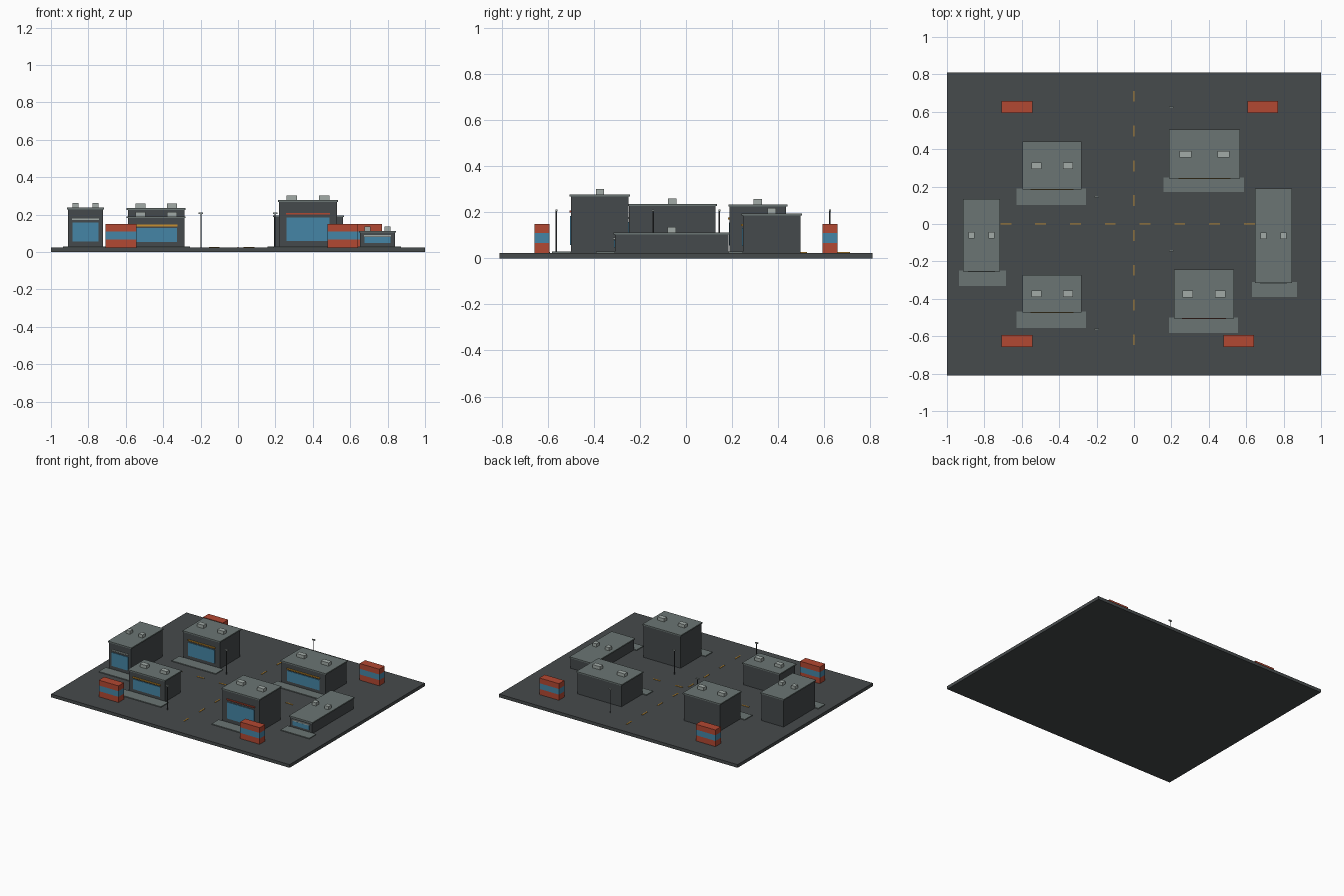
import bpy

cube = bpy.data.objects.get("Cube")
if cube:
    bpy.data.objects.remove(cube, do_unlink=True)


def material(name, r, g, b):
    m = bpy.data.materials.new(name)
    m.use_nodes = True
    m.diffuse_color = (r, g, b, 1)
    m.node_tree.nodes["Principled BSDF"].inputs["Base Color"].default_value = (r, g, b, 1)
    return m


ASPHALT = material("asphalt", 0.062, 0.07, 0.072)
WALL = material("dark wall", 0.06, 0.068, 0.072)
CONCRETE = material("concrete", 0.145, 0.178, 0.172)
METAL = material("pale metal", 0.36, 0.41, 0.39)
GLASS = material("blue glass", 0.06, 0.235, 0.38)
RED = material("rust red", 0.45, 0.065, 0.032)
AMBER = material("amber", 0.58, 0.28, 0.03)

GROUND = 0.024


def box(name, x, y, z, mat):
    """Box from (min, max) pairs on each axis."""
    bpy.ops.mesh.primitive_cube_add(
        size=1, location=[(a + b) / 2 for a, b in (x, y, z)])
    ob = bpy.context.object
    ob.name = name
    ob.scale = [b - a for a, b in (x, y, z)]
    bpy.ops.object.transform_apply(location=False, rotation=False, scale=True)
    ob.data.materials.append(mat)
    return ob


def span(centre, size):
    return (centre - size / 2, centre + size / 2)


def building(name, x, y, top, walk, walk_depth, sign):
    """Shop block: x and y give the roof outline, walk the pavement's x range."""
    rim = 0.006
    w, cx, cy = x[1] - x[0], sum(x) / 2, sum(y) / 2
    h = top - GROUND
    front = y[0] + rim
    box(name + "_walls", (x[0] + rim, x[1] - rim), (front, y[1] - rim),
        (GROUND, top - 0.008), WALL)
    box(name + "_roof", x, y, (top - 0.009, top), CONCRETE)
    box(name + "_pavement", walk, (y[0] - walk_depth, front), (GROUND - 0.004, 0.03), CONCRETE)
    # Shop window and the sign strip above it
    box(name + "_window", span(cx, w * 0.71), (front - 0.004, front + 0.004),
        (GROUND + 0.017 + h * 0.07, GROUND + h * 0.63), GLASS)
    box(name + "_sign", span(cx, w * 0.73), (front - 0.008, front + 0.004),
        span(GROUND + h * 0.71, 0.009), sign)
    # Pair of rooftop units
    for side, label in ((-1, "right"), (1, "left")):
        box(f"{name}_roof_unit_{label}", span(cx + side * w * 0.27, w * 0.17),
            span(cy, 0.036), (top - 0.002, top + 0.024), METAL)


# Base slab
box("ground", (-1, 1), (-0.81, 0.81), (0, GROUND), ASPHALT)

# Buildings
building("northwest_shop", (-0.595, -0.28), (0.184, 0.44), 0.234, (-0.627, -0.257), 0.083, AMBER)
building("southwest_shop", (-0.595, -0.28), (-0.473, -0.272), 0.19, (-0.627, -0.257), 0.083, AMBER)
building("southeast_shop", (0.214, 0.535), (-0.505, -0.243), 0.277, (0.187, 0.556), 0.078, RED)
building("northeast_shop", (0.187, 0.567), (0.242, 0.504), 0.195, (0.157, 0.588), 0.07, AMBER)
building("west_hall", (-0.914, -0.717), (-0.254, 0.134), 0.237, (-0.936, -0.684), 0.077, METAL)
building("east_hall", (0.647, 0.845), (-0.315, 0.19), 0.112, (0.631, 0.872), 0.076, METAL)

# Banded containers: red, blue, red
for i, (cx, cy) in enumerate(((-0.625, 0.625), (-0.625, -0.625), (0.56, -0.625), (0.688, 0.625))):
    for part, z, mat in (("base", (GROUND, 0.067), RED),
                         ("band", (0.067, 0.11), GLASS),
                         ("lid", (0.11, 0.15), RED)):
        box(f"container_{part}_{i + 1}", span(cx, 0.165), span(cy, 0.065), z, mat)

# Dashed road lines along both axes
for i in range(8):
    c = -0.685 + i * 0.186
    box(f"cross_dash_{i + 1}", span(c, 0.058), span(0, 0.008), (GROUND, GROUND + 0.003), AMBER)
    box(f"long_dash_{i + 1}", span(0, 0.008), span(c + 0.066, 0.058), (GROUND, GROUND + 0.003), AMBER)

# Street lamps
for i, (px, py) in enumerate(((0.198, 0.625), (-0.198, 0.145), (0.198, -0.143), (-0.198, -0.563))):
    bpy.ops.mesh.primitive_cylinder_add(
        vertices=8, radius=0.003, depth=0.182, location=(px, py, GROUND + 0.091))
    post = bpy.context.object
    post.name = f"lamp_post_{i + 1}"
    post.data.materials.append(WALL)
    box(f"lamp_head_{i + 1}", span(px, 0.024), span(py, 0.009), (0.204, 0.212), METAL)
